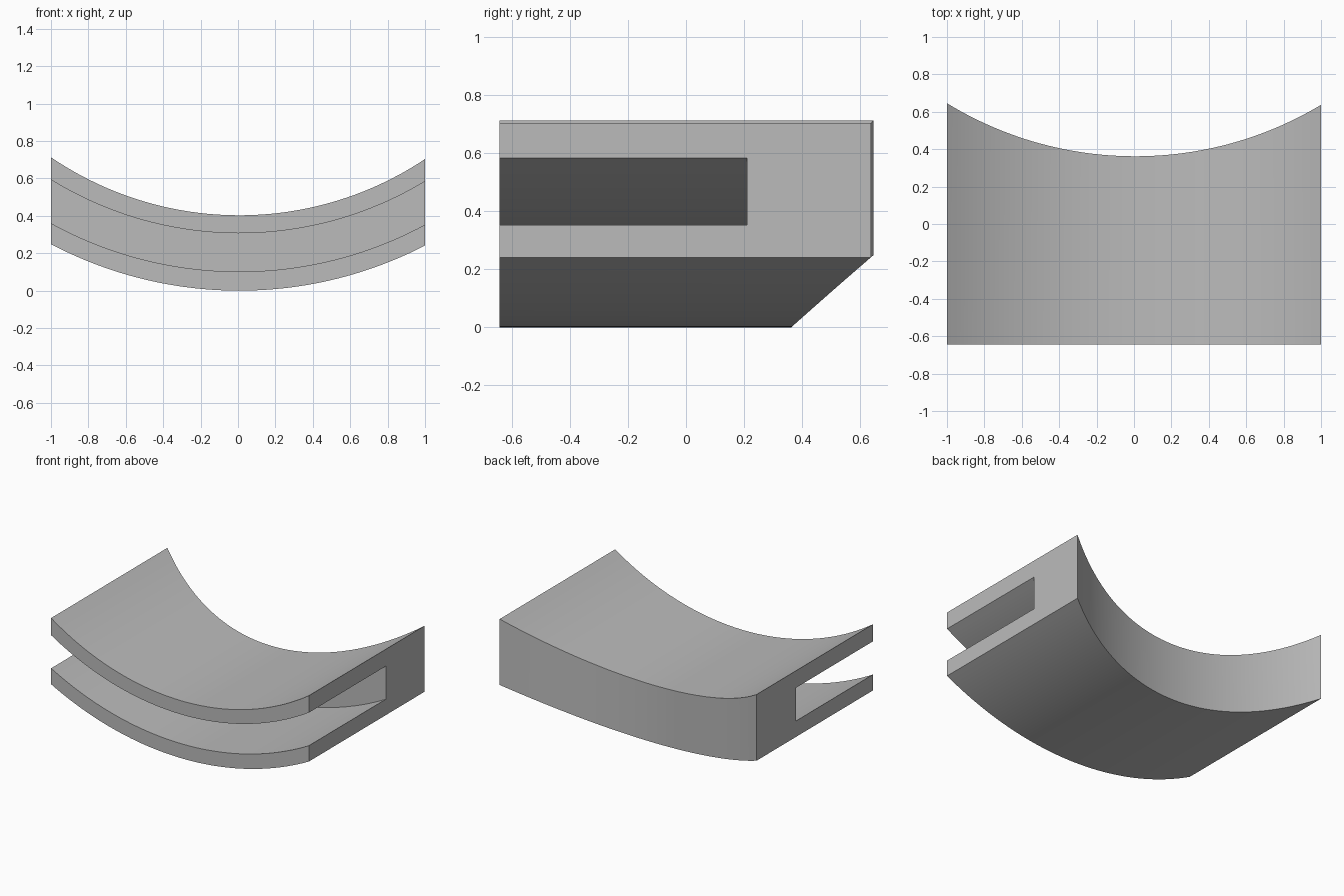
import bpy
import bmesh
from math import sqrt, radians

cube = bpy.data.objects.get("Cube")
if cube:
    bpy.data.objects.remove(cube, do_unlink=True)

SEGMENTS = 48
CENTRE = 0.007            # the arcs' lowest point sits slightly off centre
FRONT, SLOT_END = -0.643, 0.21


def arc(x, low, radius):
    """Height of a circular arc above its lowest point."""
    return low + radius - sqrt(radius ** 2 - (x - CENTRE) ** 2)


def section(x):
    """C-shaped cross-section at x, open to the front."""
    bottom = arc(x, 0.0, 2.163)
    slot_floor = arc(x, 0.102, 2.09)
    slot_roof = arc(x, 0.307, 1.915)
    top = arc(x, 0.403, 1.79)
    back = arc(x, 0.362, 1.93)
    return [(FRONT, bottom), (back, bottom), (back, top), (FRONT, top),
            (FRONT, slot_roof), (SLOT_END, slot_roof),
            (SLOT_END, slot_floor), (FRONT, slot_floor)]


# Material
grey = bpy.data.materials.new("plain grey")
grey.use_nodes = True
colour = (0.5, 0.5, 0.5, 1)
grey.diffuse_color = colour
grey.node_tree.nodes["Principled BSDF"].inputs["Base Color"].default_value = colour

# Curved body: skin the sections across the width and cap both ends
bm = bmesh.new()
rings = []
for i in range(SEGMENTS + 1):
    x = -1 + 2 * i / SEGMENTS
    rings.append([bm.verts.new((x, y, z)) for y, z in section(x)])
for a, b in zip(rings, rings[1:]):
    for k in range(len(a)):
        n = (k + 1) % len(a)
        bm.faces.new((a[k], a[n], b[n], b[k]))
bm.faces.new(rings[0])
bm.faces.new(rings[-1])
bmesh.ops.recalc_face_normals(bm, faces=bm.faces)

mesh = bpy.data.meshes.new("slotted_curved_block")
bm.to_mesh(mesh)
bm.free()
mesh.materials.append(grey)
block = bpy.data.objects.new("slotted_curved_block", mesh)
bpy.context.collection.objects.link(block)

# Smooth arcs, sharp corners
bpy.ops.object.select_all(action="DESELECT")
block.select_set(True)
bpy.context.view_layer.objects.active = block
bpy.ops.object.shade_smooth_by_angle(angle=radians(30))
